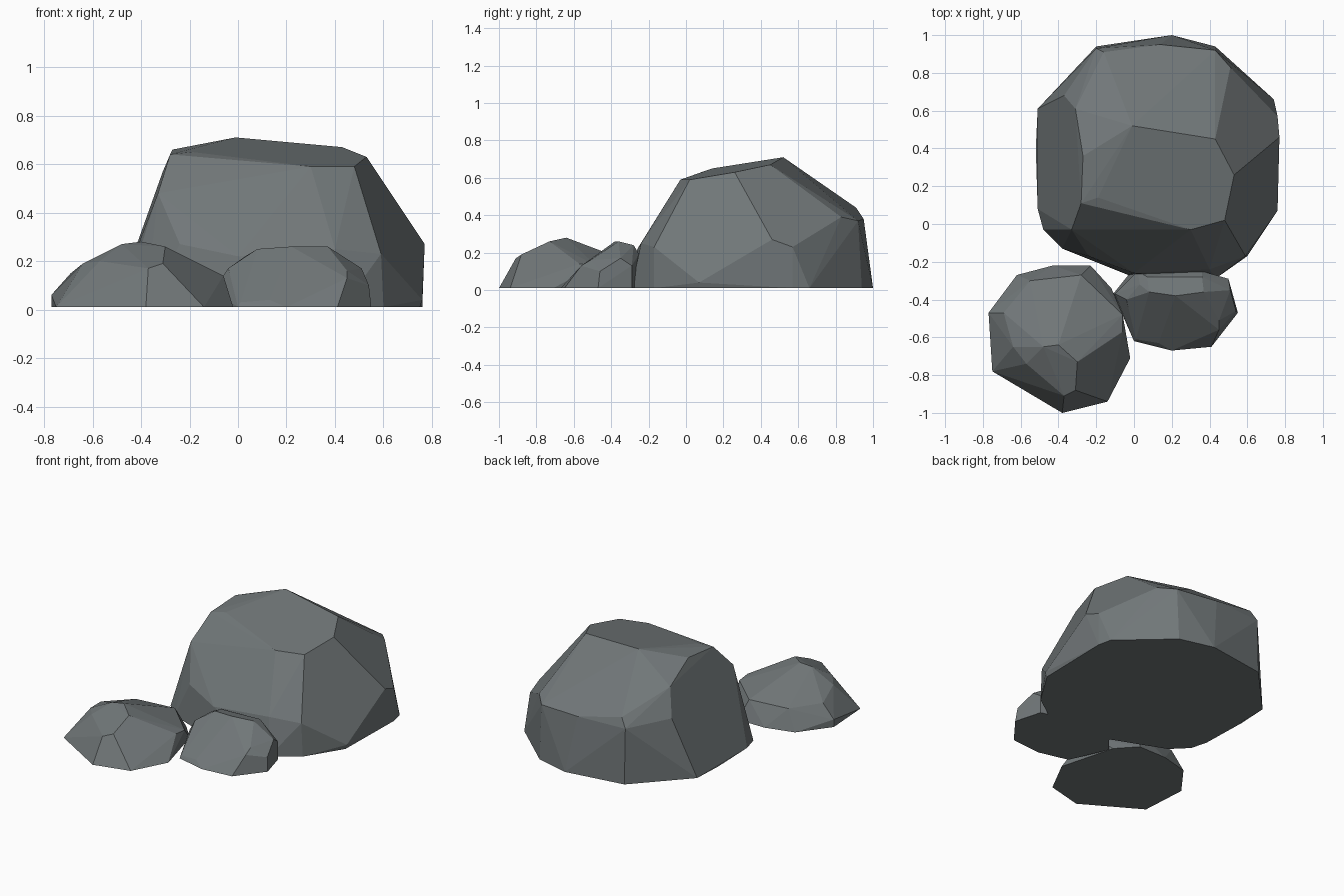
import bpy
import bmesh
from math import radians
from mathutils import Vector

# Remove the default cube
default_cube = bpy.data.objects.get("Cube")
if default_cube:
    bpy.data.objects.remove(default_cube, do_unlink=True)

# One slate grey stone material
stone = bpy.data.materials.new("slate_grey_stone")
stone.use_nodes = True
stone_colour = (0.165, 0.185, 0.19, 1)
stone.diffuse_color = stone_colour
shader = stone.node_tree.nodes["Principled BSDF"]
shader.inputs["Base Color"].default_value = stone_colour
shader.inputs["Roughness"].default_value = 0.9


def chiselled_rock(name, base, shoulder, crown, facet_angle=4):
    """Wrap a convex skin round a ground outline, a shoulder and a crown.

    Corners are in hundredths of a unit; the base outline lies on the ground.
    """
    bm = bmesh.new()
    corners = [(x, y, 1) for x, y in base] + shoulder + crown
    for corner in corners:
        bm.verts.new(Vector(corner) / 100)

    # Stretch the skin and drop any corner that ended up inside it
    hull = bmesh.ops.convex_hull(bm, input=bm.verts[:])
    inside = {item for item in hull["geom_interior"] + hull["geom_unused"]
              if isinstance(item, bmesh.types.BMVert) and item.is_valid}
    bmesh.ops.delete(bm, geom=list(inside), context="VERTS")

    # Merge nearly level triangles into broad flat facets
    bmesh.ops.dissolve_limit(bm, angle_limit=radians(facet_angle),
                             verts=bm.verts[:], edges=bm.edges[:])
    bmesh.ops.recalc_face_normals(bm, faces=bm.faces[:])

    mesh = bpy.data.meshes.new(name)
    bm.to_mesh(mesh)
    bm.free()
    mesh.materials.append(stone)
    rock = bpy.data.objects.new(name, mesh)
    bpy.context.collection.objects.link(rock)
    return rock


# Large boulder at the back
chiselled_rock(
    "large_boulder",
    base=[(-51, 61), (-52, 40), (-51, 8), (-48, -3), (-38, -13), (-3, -27),
          (43, -29), (60, -17), (75, 7), (76, 57), (74, 66),
          (43, 94), (20, 100), (-20, 94)],
    shoulder=[(-26, -6, 38), (-24, -17, 27), (0, -26, 22), (40, -24, 25),
              (28, -13, 42), (59, -17, 23), (76, 7, 4), (77, 46, 27),
              (76, 57, 23), (51, 83, 39), (43, 92, 37), (14, 95, 38),
              (-16, 91, 44), (-20, 93, 38), (-37, 68, 40)],
    crown=[(-28, 11, 64), (-33, -3, 48), (-19, 14, 65), (30, -3, 59),
           (48, 2, 59), (53, 26, 63), (43, 45, 67), (-1, 52, 71),
           (-27, 36, 66), (-31, 61, 57)])

# Medium rock at the front
chiselled_rock(
    "medium_rock",
    base=[(-62, -27), (-43, -22), (-23, -22), (-12, -34), (-2, -71),
          (-14, -94), (-38, -100), (-75, -78), (-77, -47)],
    shoulder=[(-77, -47, 6), (-69, -47, 15), (-64, -65, 19), (-57, -74, 20),
              (-37, -91, 17), (-31, -88, 19), (-6, -57, 14), (-6, -48, 13),
              (-28, -27, 14), (-55, -30, 14)],
    crown=[(-48, -65, 27), (-40, -64, 28), (-30, -73, 26)])

# Small rock at the front
chiselled_rock(
    "small_rock",
    base=[(-11, -37), (-3, -27), (2, -24), (36, -25), (50, -29), (55, -47),
          (41, -65), (20, -67), (0, -62), (-6, -48)],
    shoulder=[(-10, -37, 8), (-4, -40, 17), (13, -63, 4), (1, -61, 3),
              (45, -51, 16), (45, -56, 13), (54, -46, 10), (51, -35, 17),
              (50, -29, 13), (36, -25, 19), (2, -25, 16)],
    crown=[(3, -32, 22), (8, -36, 25), (22, -38, 26), (37, -36, 26),
           (36, -28, 24), (7, -28, 23)])
